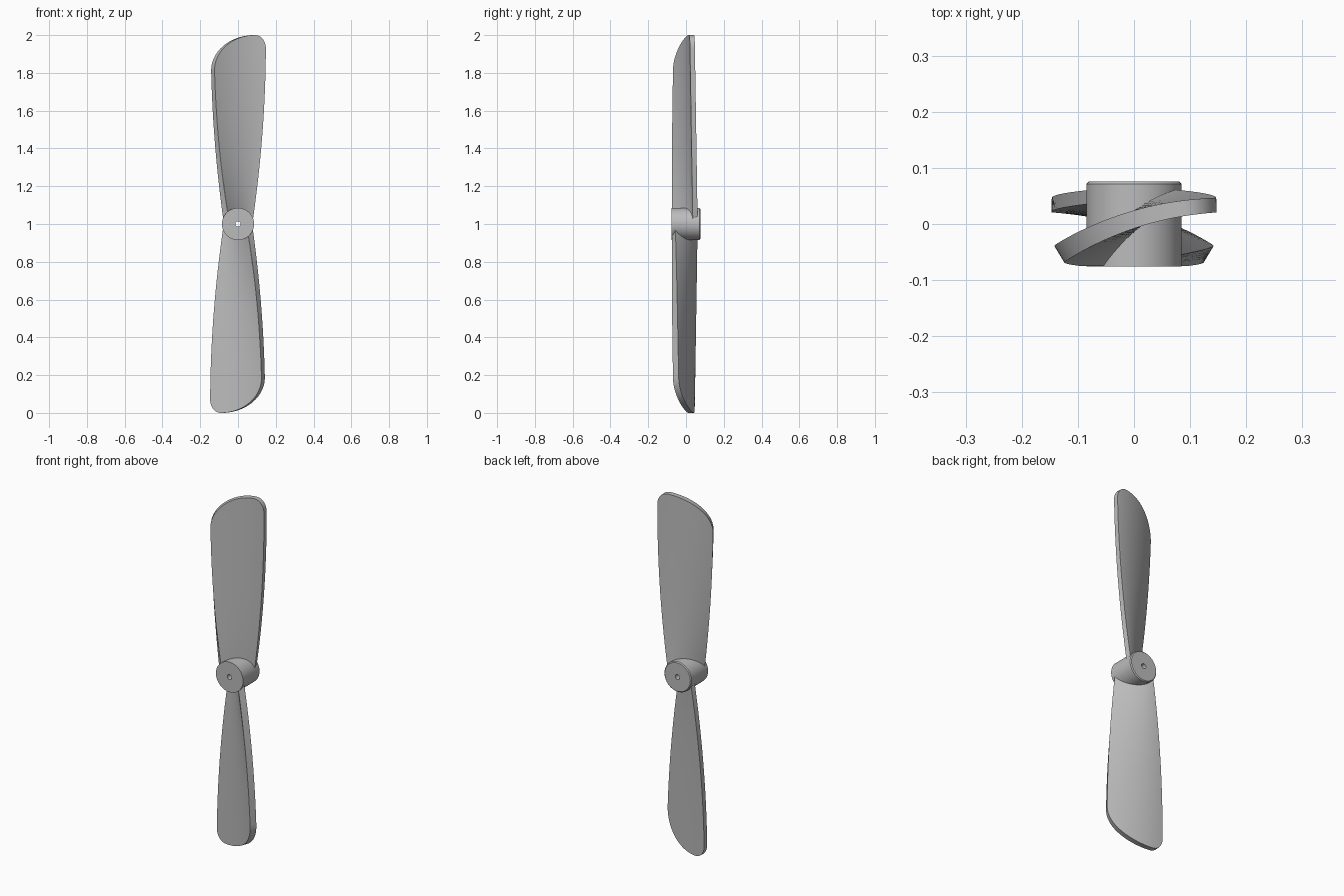
import bpy, bmesh, math
from mathutils import Vector

if "Cube" in bpy.data.objects:
    bpy.data.objects.remove(bpy.data.objects["Cube"], do_unlink=True)

# Single grey finish
GREY = (0.5, 0.5, 0.5, 1)
grey = bpy.data.materials.new("plain grey")
grey.use_nodes = True
grey.diffuse_color = GREY
grey.node_tree.nodes["Principled BSDF"].inputs["Base Color"].default_value = GREY

HUB_Z = 1.0
HUB_R = 0.085
HUB_HALF = 0.076


def finish(bm, name):
    bmesh.ops.recalc_face_normals(bm, faces=bm.faces)
    mesh = bpy.data.meshes.new(name)
    bm.to_mesh(mesh)
    bm.free()
    obj = bpy.data.objects.new(name, mesh)
    mesh.materials.append(grey)
    bpy.context.collection.objects.link(obj)
    bpy.ops.object.select_all(action='DESELECT')
    obj.select_set(True)
    bpy.context.view_layer.objects.active = obj
    bpy.ops.object.shade_smooth_by_angle(angle=math.radians(32))
    return obj


def make_hub(segments=64):
    """Lathe a bored cylinder around the y axis."""
    bore = 0.014
    profile = [(bore, -HUB_HALF), (HUB_R, -HUB_HALF), (HUB_R, HUB_HALF - 0.005),
               (HUB_R - 0.005, HUB_HALF), (bore, HUB_HALF)]
    bm = bmesh.new()
    rings = []
    for i in range(segments):
        a = math.tau * i / segments
        rings.append([bm.verts.new((r * math.cos(a), y, HUB_Z + r * math.sin(a)))
                      for r, y in profile])
    n = len(profile)
    for i in range(segments):
        p, q = rings[i], rings[(i + 1) % segments]
        for j in range(n):
            k = (j + 1) % n
            bm.faces.new((p[j], p[k], q[k], q[j]))
    return finish(bm, "hub")


def tip_radius(u):
    """Blade length across the chord: broad curve on one side, tight corner on the other."""
    peak = 0.588
    if u < peak:
        s, drop = (peak - u) / (1 + peak), 0.19
    else:
        s, drop = (u - peak) / (1 - peak), 0.07
    return 1 - drop + drop * math.sqrt(max(0, 1 - s * s))


def blade_point(u, r, side):
    """Point on the cambered, twisted blade; side -1 is the front skin, +1 the back."""
    half = 0.072 + 0.155 * r - 0.08 * r * r
    left, right = -(half - 0.012), half
    span = (right - left) / 2
    lift = 0.058 - 0.016 * r
    x = (left + right) / 2 + span * u
    y = 0.01 + lift * u - 0.019 * u * u
    slope = (lift - 0.038 * u) / span
    normal = Vector((-slope, 1)).normalized()
    thick = 0.0305 - 0.0045 * u
    x += side * normal.x * thick / 2
    y += side * normal.y * thick / 2
    return x, max(y, -HUB_HALF + 0.001), r


def make_blade(name, flip, cols=40, rows=30):
    """flip = 1 for the upper blade, -1 for the half-turned lower one."""
    root = 0.03
    bm = bmesh.new()
    skins = []
    for side in (-1, 1):
        grid = []
        for i in range(cols + 1):
            u = -math.cos(math.pi * i / cols)
            end = tip_radius(u)
            column = []
            for j in range(rows + 1):
                x, y, r = blade_point(u, root + (end - root) * j / rows, side)
                column.append(bm.verts.new((flip * x, y, HUB_Z + flip * r)))
            grid.append(column)
        for a, b in zip(grid, grid[1:]):
            for j in range(rows):
                bm.faces.new((a[j], b[j], b[j + 1], a[j + 1]))
        skins.append(grid)
    # Rim joining the front and back skins
    loops = []
    for g in skins:
        loops.append(g[0] + [c[-1] for c in g[1:-1]] + g[-1][::-1]
                     + [c[0] for c in g[-2:0:-1]])
    front, back = loops
    for i in range(len(front)):
        k = (i + 1) % len(front)
        bm.faces.new((front[i], front[k], back[k], back[i]))
    return finish(bm, name)


make_hub()
make_blade("upper_blade", 1)
make_blade("lower_blade", -1)
